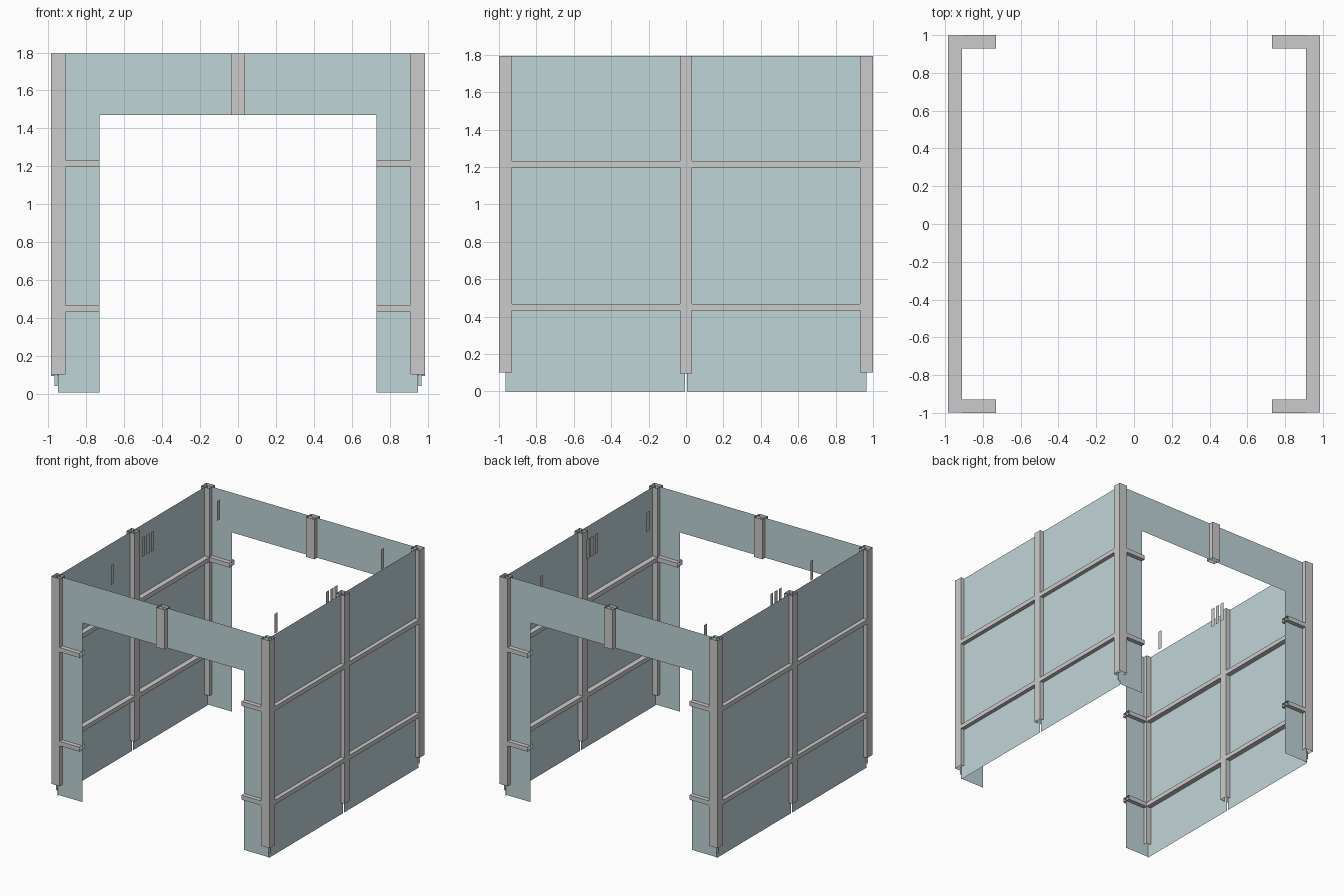
import bpy

if "Cube" in bpy.data.objects:
    bpy.data.objects.remove(bpy.data.objects["Cube"])

glass = bpy.data.materials.new("teal_glass")
glass.diffuse_color = (0.53, 0.66, 0.69, 1)
glass.use_nodes = True
glass.node_tree.nodes["Principled BSDF"].inputs["Base Color"].default_value = glass.diffuse_color

TOP = 1.795
GX, GY = 0.952, 0.965           # glass planes
X0, X1 = 0.91, 0.985            # side frame depth
Y0, Y1 = 0.93, 1.0              # front and back frame depth


def make(name, verts, faces, mat=None):
    me = bpy.data.meshes.new(name)
    me.from_pydata(verts, [], faces)
    ob = bpy.data.objects.new(name, me)
    bpy.context.collection.objects.link(ob)
    if mat:
        me.materials.append(mat)
    return ob


def tube(name, xs, ys, zs, axis):
    """Thin-walled rectangular tube, open at both ends along axis."""
    xs, ys, zs = sorted(xs), sorted(ys), sorted(zs)
    v = [(x, y, z) for x in xs for y in ys for z in zs]
    sides = {0: [(0, 1, 3, 2), (4, 6, 7, 5)],
             1: [(0, 4, 5, 1), (2, 3, 7, 6)],
             2: [(0, 2, 6, 4), (1, 5, 7, 3)]}
    return make(name, v, [f for a in sides if a != axis for f in sides[a]])


def sheet_x(name, x, y0, y1, z0, z1, mat=None):
    make(name, [(x, y0, z0), (x, y1, z0), (x, y1, z1), (x, y0, z1)],
         [(0, 1, 2, 3) if x > 0 else (3, 2, 1, 0)], mat)


rails = ((0.432, 0.468), (1.197, 1.233))

for s in (-1, 1):
    side = "right" if s > 0 else "left"
    # middle post and rails of the side wall
    tube(side + "_middle_post", (s * X0, s * X1), (-0.033, 0.033), (0.095, TOP), 2)
    for zs in rails:
        tube(side + "_side_rail", (s * X0, s * X1), (-Y1 + .001, Y1 - .001), zs, 1)
    for t in (-1, 1):
        end = ("back_" if t > 0 else "front_") + side
        # side wall panes with a narrow gap at the middle
        sheet_x(end + "_side_pane", s * GX, *sorted((t * 0.006, t * GY)), 0, TOP, glass)
        # end pane: leg plus half of the header
        y = t * GY
        pts = [(0.95, .008), (0.95, TOP), (0.004, TOP), (0.004, 1.47), (0.73, 1.47), (0.73, .008)]
        f = (0, 1, 2, 3, 4, 5)
        make(end + "_end_pane", [(s * x, y, z) for x, z in pts],
             [f if s * t < 0 else f[::-1]], glass)
        # corner post and the small tab below it
        tube(end + "_corner_post", (s * X0, s * X1), (t * Y0, t * Y1), (0.102, TOP), 2)
        make(end + "_foot_tab", [(s * x, t * 0.962, z) for x, z in
             ((.952, .04), (.969, .04), (.969, .11), (.952, .11))], [(0, 1, 2, 3)], glass)
        # short end rails beside the opening
        for zs in rails:
            tube(end + "_end_rail", (s * 0.73, s * X0), (t * Y0, t * Y1), zs, 0)
    # small hanging strips inside each wall
    for x, y in ((.74, -.565), (.74, .805), (.83, -.03), (.83, .025), (.83, .08)):
        sheet_x(side + "_hanging_strip", s * x, y - .018, y + .018, 1.63, 1.79)

# header posts over both openings
for t in (-1, 1):
    tube(("back" if t > 0 else "front") + "_header_post", (-0.038, 0.038),
         (t * Y0, t * Y1), (1.47, TOP), 2)
